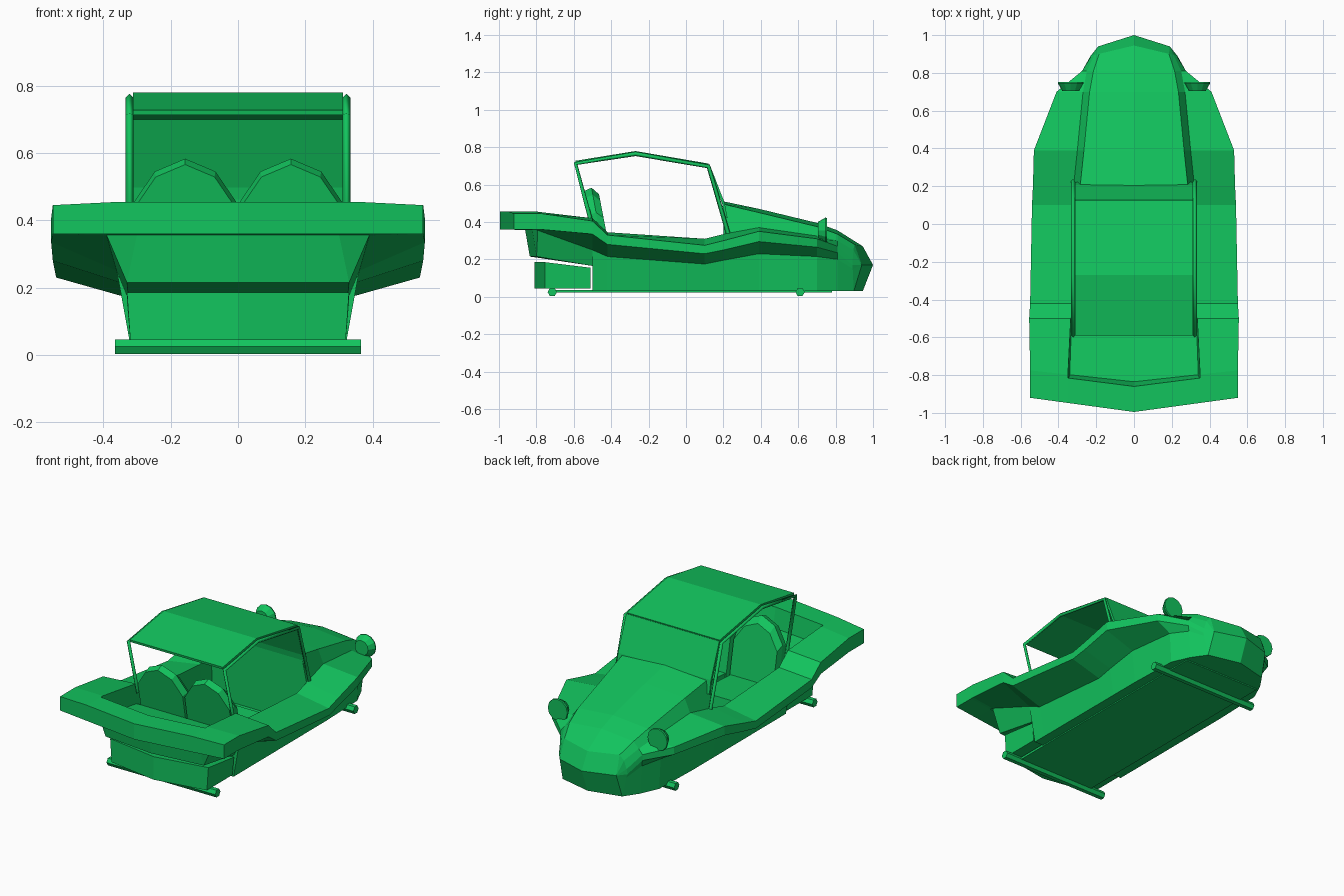
import bpy
import bmesh
from math import pi
from mathutils import Matrix, Vector

default_cube = bpy.data.objects.get("Cube")
if default_cube:
    bpy.data.objects.remove(default_cube, do_unlink=True)

COLOUR = (0.006, 0.55, 0.11, 1.0)
green = bpy.data.materials.new("green paint")
green.diffuse_color = COLOUR
green.use_nodes = True
green.node_tree.nodes["Principled BSDF"].inputs["Base Color"].default_value = COLOUR


def finish(name, bm):
    """Clean a bmesh and turn it into a flat shaded object."""
    bmesh.ops.remove_doubles(bm, verts=bm.verts, dist=0.0005)
    bmesh.ops.recalc_face_normals(bm, faces=bm.faces)
    mesh = bpy.data.meshes.new(name)
    bm.to_mesh(mesh)
    bm.free()
    mesh.materials.append(green)
    obj = bpy.data.objects.new(name, mesh)
    bpy.context.collection.objects.link(obj)
    return obj


def bridge(bm, ring_a, ring_b, closed=False):
    """Join two rows of vertices with quads."""
    count = len(ring_a)
    for i in range(count if closed else count - 1):
        j = (i + 1) % count
        bm.faces.new((ring_a[i], ring_a[j], ring_b[j], ring_b[i]))


def section(y, bow, bottom, tub, low_edge, top_edge, sill, inner, centre_z):
    """Half cross-section from the keel, around the fender, to the centre top."""
    profile = [(0, bottom[1]), bottom, tub, low_edge, top_edge, sill, inner, (0, centre_z)]
    widest = max(x for x, z in profile)
    return [(x, y + bow * (1 - x / widest), z) for x, z in profile]


def loft_halves(name, sections):
    """Loft half sections on both sides of the centre line."""
    bm = bmesh.new()
    for side in (1, -1):
        rings = [[bm.verts.new((side * x, y, z)) for x, y, z in s] for s in sections]
        for a, b in zip(rings, rings[1:]):
            bridge(bm, a, b)
        for end in (rings[0], rings[-1]):
            bm.faces.new(end)
    bmesh.ops.dissolve_degenerate(bm, edges=bm.edges, dist=0.0005)
    return finish(name, bm)


def prism(name, outline, half_width, x=0):
    """Extrude a side outline of (y, z) points across x."""
    bm = bmesh.new()
    rings = [[bm.verts.new((x + s * half_width, y, z)) for y, z in outline] for s in (-1, 1)]
    bridge(bm, rings[0], rings[1], closed=True)
    for ring in rings:
        bm.faces.new(ring)
    return finish(name, bm)


def sheet(name, path, half_width, thickness):
    """Bend a thin sheet along a (y, z) path."""
    bm = bmesh.new()
    rows = [[bm.verts.new((s * half_width, y, z)) for s in (-1, 1)] for y, z in path]
    for a, b in zip(rows, rows[1:]):
        bridge(bm, a, b)
    obj = finish(name, bm)
    solid = obj.modifiers.new("thickness", 'SOLIDIFY')
    solid.thickness = thickness
    solid.offset = 0
    return obj


def cone(name, place, r_back, r_front, depth, axis, sides):
    """Cylinder or frustum pointing along an axis."""
    bm = bmesh.new()
    turn = Vector((0, 0, 1)).rotation_difference(Vector(axis)).to_matrix().to_4x4()
    bmesh.ops.create_cone(bm, cap_ends=True, segments=sides, radius1=r_back, radius2=r_front,
                          depth=depth, matrix=Matrix.Translation(place) @ turn)
    return finish(name, bm)


# Body shell: tail ring, cockpit tub, fenders, hood and nose in one loft
tail_rim = ((0.55, 0.36), (0.55, 0.445), (0.35, 0.455))
rear_floor = 0.34
hips = ((0.555, 0.335), (0.555, 0.405), (0.335, 0.42))
cowl = ((0.32, 0.03), (0.345, 0.195), (0.535, 0.25), (0.535, 0.3), (0.32, 0.335))
body = [
    section(-0.92, -0.075, (0.3, 0.36), (0.39, 0.36), *tail_rim, (0.3, 0.455), 0.455),
    section(-0.79, -0.07, (0.3, 0.357), (0.39, 0.357), *tail_rim, (0.345, 0.455), 0.455),
    section(-0.775, -0.06, (0.33, 0.215), (0.39, 0.355), *tail_rim, (0.34, rear_floor), rear_floor),
    section(-0.5, 0, (0.325, 0.165), (0.36, 0.25), *hips, (0.33, 0.3), 0.3),
    section(-0.5, 0, (0.32, 0.03), (0.36, 0.25), *hips, (0.32, 0.08), 0.08),
    section(-0.42, 0, (0.32, 0.03), (0.35, 0.215), (0.55, 0.28), (0.55, 0.33),
            (0.33, 0.345), (0.32, 0.08), 0.08),
    section(0.1, 0, (0.32, 0.03), (0.345, 0.175), (0.54, 0.23), (0.54, 0.275),
            (0.325, 0.31), (0.315, 0.08), 0.08),
    section(0.2, 0, *cowl, (0.31, 0.08), 0.08),
    section(0.2, 0, *cowl, (0.285, 0.495), 0.51),
    section(0.39, 0, (0.32, 0.03), (0.34, 0.23), (0.53, 0.295), (0.53, 0.35),
            (0.3, 0.37), (0.265, 0.45), 0.47),
    section(0.7, 0, (0.31, 0.03), (0.32, 0.215), (0.41, 0.265), (0.41, 0.31),
            (0.27, 0.325), (0.235, 0.375), 0.395),
    section(0.81, 0, (0.26, 0.03), (0.27, 0.2), (0.275, 0.235), (0.275, 0.27),
            (0.25, 0.3), (0.215, 0.335), 0.355),
    section(0.89, 0.055, (0.2, 0.03), (0.225, 0.15), (0.23, 0.17), (0.225, 0.2),
            (0.21, 0.25), (0.185, 0.28), 0.27),
]
tip = (0.19, 0.17)
body.append(section(0.94, 0.06, tip, tip, tip, tip, tip, tip, tip[1]))
loft_halves("body_shell", body)

# Engine box under the tail, bowed towards the rear
bm = bmesh.new()
plan = [(0.32, -0.51), (0.32, -0.755), (0, -0.81), (-0.32, -0.755), (-0.32, -0.51)]
low = [bm.verts.new((x, y, 0.045)) for x, y in plan]
high = [bm.verts.new((x * 1.03, y, 0.185 if y < -0.6 else 0.155)) for x, y in plan]
bridge(bm, low, high, closed=True)
bm.faces.new(low)
bm.faces.new(high)
finish("engine_box", bm)

# Floor plate
sheet("floor_plate", [(-0.72, 0.03), (0.78, 0.03)], 0.26, 0.014)

# Axle bars
for name, y in (("rear_axle", -0.715), ("front_axle", 0.61)):
    cone(name, (0, y, 0.025), 0.025, 0.025, 0.73, (1, 0, 0), 6)

# Roof and windscreen panels
roof_path = [(-0.59, 0.72), (-0.27, 0.772), (0.12, 0.705)]
sheet("roof_panel", roof_path, 0.312, 0.014)
sheet("windscreen", [(0.12, 0.705), (0.2, 0.5), (0.215, 0.42)], 0.312, 0.014)

# Tube frames beside the roof
for side, label in ((1, "left"), (-1, "right")):
    points = [(-0.5, 0.38), *roof_path, (0.23, 0.33)]
    curve = bpy.data.curves.new(label + "_roof_frame", 'CURVE')
    curve.dimensions = '3D'
    curve.bevel_depth = 0.012
    curve.bevel_resolution = 0
    curve.use_fill_caps = True
    spline = curve.splines.new('POLY')
    spline.points.add(len(points) - 1)
    for point, (y, z) in zip(spline.points, points):
        point.co = (side * 0.322, y, z - 0.008, 1)
    curve.materials.append(green)
    frame = bpy.data.objects.new(label + "_roof_frame", curve)
    bpy.context.collection.objects.link(frame)

# Seats with arched backs, and headlights
arch = [(0.155, 0.08), (0.155, 0.45), (0.09, 0.545), (0, 0.583),
        (-0.09, 0.545), (-0.155, 0.45), (-0.155, 0.08)]
for side, label in ((1, "left"), (-1, "right")):
    bm = bmesh.new()
    rings = []
    for y, shrink in ((-0.53, 0.97), (-0.49, 1.0), (-0.45, 0.94)):
        rings.append([bm.verts.new((side * 0.157 + x * shrink, y - 0.18 * (z - 0.5), z * shrink))
                      for x, z in arch])
    for a, b in zip(rings, rings[1:]):
        bridge(bm, a, b, closed=True)
    bm.faces.new(rings[0])
    bm.faces.new(rings[-1])
    finish(label + "_seat_back", bm)
    prism(label + "_seat_cushion", [(-0.47, 0.08), (-0.47, 0.22), (-0.1, 0.24), (-0.08, 0.08)],
          0.14, side * 0.157)
    cone(label + "_headlight", (side * 0.335, 0.725, 0.355), 0.045, 0.068, 0.04, (0, 1, 0), 12)
    cone(label + "_headlight_rim", (side * 0.335, 0.749, 0.355), 0.068, 0.066, 0.008, (0, 1, 0), 12)
